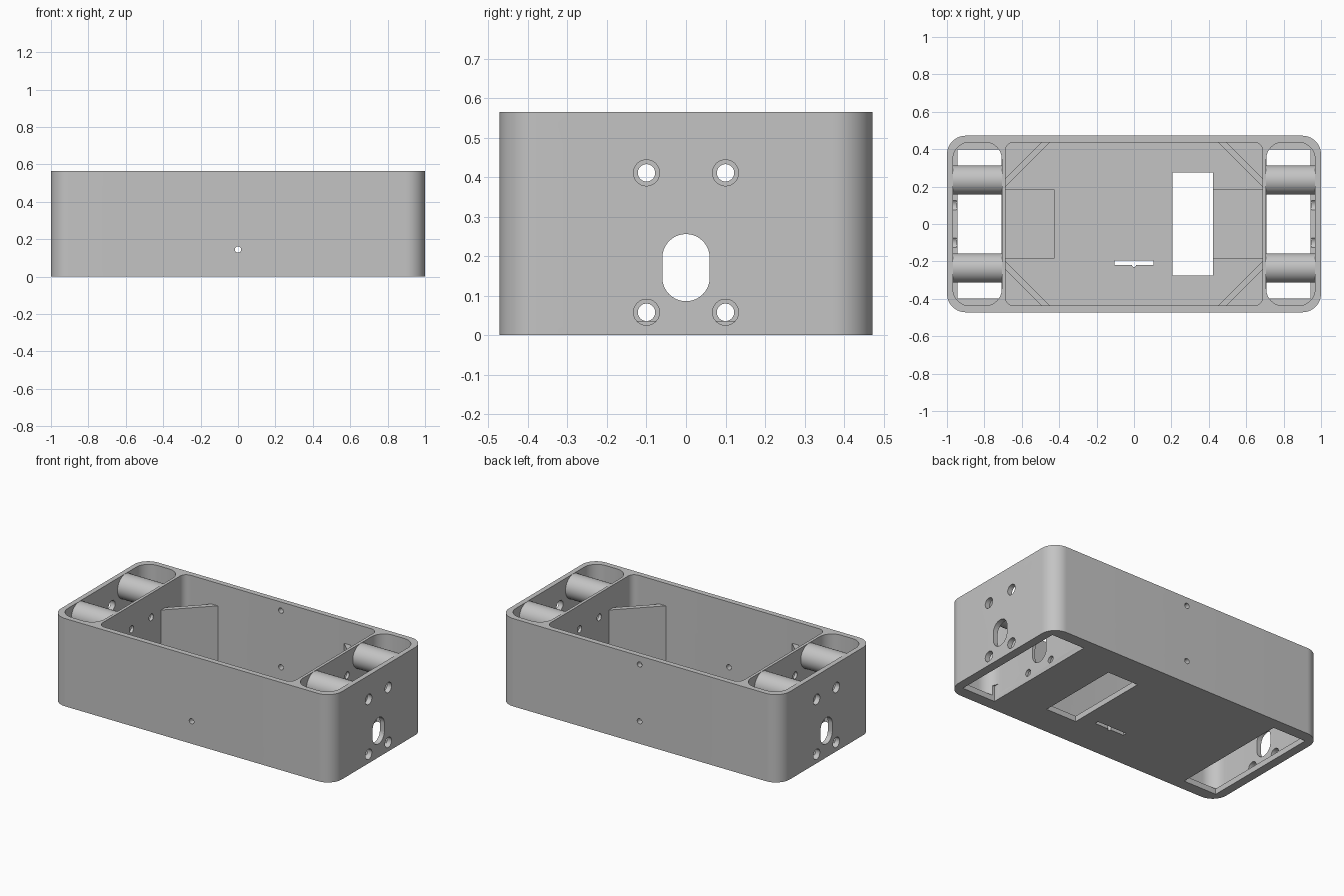
import bpy, math
from mathutils import Matrix, Vector

if "Cube" in bpy.data.objects:
    bpy.data.objects.remove(bpy.data.objects["Cube"], do_unlink=True)

HEIGHT = 0.565
FLOOR = 0.036
HALF_Y = 0.472

grey = bpy.data.materials.new("plain grey")
grey.use_nodes = True
COLOUR = (0.55, 0.55, 0.55, 1)
grey.diffuse_color = COLOUR
grey.node_tree.nodes["Principled BSDF"].inputs["Base Color"].default_value = COLOUR

ALONG_X = Matrix(((0, 0, 1), (1, 0, 0), (0, 1, 0))).to_4x4()   # profile in y-z
ALONG_Y = Matrix(((0, 0, -1), (1, 0, 0), (0, -1, 0))).to_4x4()  # profile across y
UP = Matrix.Identity(4)


def rounded(u0, u1, v0, v1, r=0.0, steps=10):
    """Outline of a rectangle, with round corners when r is given."""
    if r == 0:
        return [(u0, v0), (u1, v0), (u1, v1), (u0, v1)]
    centres = [(u1 - r, v1 - r), (u0 + r, v1 - r), (u0 + r, v0 + r), (u1 - r, v0 + r)]
    points = []
    for k, (cu, cv) in enumerate(centres):
        for i in range(steps + 1):
            a = math.pi / 2 * (k + i / steps)
            points.append((cu + r * math.cos(a), cv + r * math.sin(a)))
    return points


def circle(u, v, r, n=32):
    return [(u + r * math.cos(2 * math.pi * i / n),
             v + r * math.sin(2 * math.pi * i / n)) for i in range(n)]


def prism(name, outline, low, high, frame=UP):
    """Extrude an outline from low to high along the frame's third axis."""
    n = len(outline)
    verts = [frame @ Vector((u, v, w)) for w in (low, high) for u, v in outline]
    faces = [list(range(n))[::-1], list(range(n, 2 * n))]
    faces += [[i, (i + 1) % n, n + (i + 1) % n, n + i] for i in range(n)]
    mesh = bpy.data.meshes.new(name)
    mesh.from_pydata(verts, [], faces)
    mesh.materials.append(grey)
    obj = bpy.data.objects.new(name, mesh)
    bpy.context.collection.objects.link(obj)
    return obj


def activate(obj):
    bpy.ops.object.select_all(action="DESELECT")
    obj.select_set(True)
    bpy.context.view_layer.objects.active = obj


def cut(target, outline, low, high, frame=UP):
    cutter = prism("cutter", outline, low, high, frame)
    cutter.hide_render = True
    mod = target.modifiers.new("cut", "BOOLEAN")
    mod.operation, mod.solver, mod.object = "DIFFERENCE", "EXACT", cutter
    activate(target)
    bpy.ops.object.modifier_apply(modifier=mod.name)
    bpy.data.objects.remove(cutter, do_unlink=True)


def smooth(obj):
    activate(obj)
    bpy.ops.object.shade_smooth_by_angle(angle=math.radians(30))


# Outer case with the main compartment
case = prism("case", rounded(-1, 1, -HALF_Y, HALF_Y, 0.1, 16), 0, HEIGHT)
cut(case, rounded(-0.688, 0.688, -0.437, 0.437, 0.045), FLOOR, 1)

# End compartments, each with a rectangular opening in its floor
for s in (-1, 1):
    x0, x1 = sorted((s * 0.707, s * 0.968))
    pocket = rounded(x0, x1, -0.437, 0.437, 0.09)
    cut(case, pocket, FLOOR, 1)
    x0, x1 = sorted((s * 0.709, s * 0.944))
    cut(case, rounded(x0, x1, -0.398, 0.398), -0.1, 0.1)

# Shallow floor recesses beside the dividers
for x0, x1 in ((-0.687, -0.427), (0.4, 0.687)):
    cut(case, rounded(x0, x1, -0.185, 0.185), FLOOR - 0.01, 0.1)

# Floor window and narrow notched slot
cut(case, rounded(0.205, 0.422, -0.275, 0.275), -0.1, 0.1)
cut(case, rounded(-0.105, 0.105, -0.22, -0.195), -0.1, 0.1)
cut(case, circle(0, -0.22, 0.011, 16), -0.1, 0.1)

# Cable slot and screw holes through both ends and dividers
cut(case, rounded(-0.06, 0.06, 0.086, 0.256, 0.0599), -1.1, 1.1, ALONG_X)
for y in (-0.1, 0.1):
    for z in (0.058, 0.411):
        cut(case, circle(y, z, 0.022), -0.8, 0.8, ALONG_X)
        for low, high in ((-1.1, -0.95), (0.95, 1.1)):
            cut(case, circle(y, z, 0.033), low, high, ALONG_X)

# Small holes in the front and back walls
turn = Matrix.Rotation(math.pi / 2, 4, "X")  # outline x-z, depth along -y
cut(case, circle(0, 0.145, 0.017, 24), -0.6, 0.6, turn)
cut(case, circle(0, 0.51, 0.017, 24), -0.6, -0.3, turn)
smooth(case)

# Horizontal posts across the end compartments
for s, end in ((-1, "right"), (1, "left")):
    for t, side in ((-1, "front"), (1, "back")):
        low, high = sorted((s * 0.70, s * 0.975))
        post = prism(f"{side}_{end}_post", circle(t * 0.235, 0.486, 0.078, 48), low, high, ALONG_X)
        smooth(post)

        # Diagonal corner partition in the main compartment
        band = [(0.442, 0.445), (0.486, 0.445), (0.695, 0.236), (0.695, 0.192)]
        outline = [(s * x, t * y) for x, y in band]
        if s * t > 0:
            outline.reverse()
        prism(f"{side}_{end}_partition", outline, FLOOR - 0.005, 0.42)
